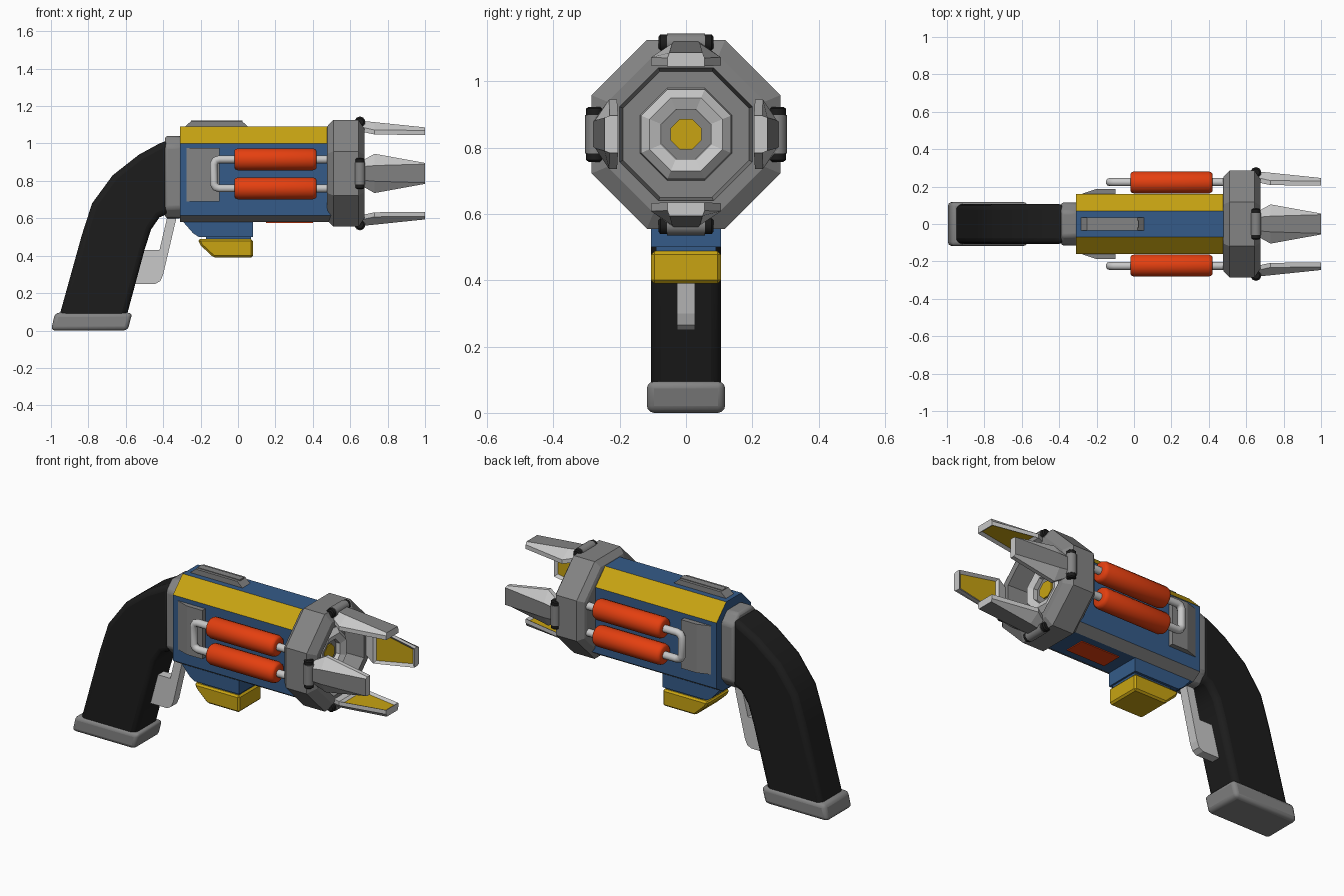
import bpy, bmesh, math
from mathutils import Matrix, Vector

cube = bpy.data.objects.get("Cube")
if cube:
    bpy.data.objects.remove(cube, do_unlink=True)

AXIS_Z = 0.84  # height of the barrel axis


def material(name, r, g, b):
    m = bpy.data.materials.new(name)
    m.use_nodes = True
    m.diffuse_color = (r, g, b, 1)
    m.node_tree.nodes["Principled BSDF"].inputs["Base Color"].default_value = (r, g, b, 1)
    return m


BLUE = material("blue", 0.035, 0.105, 0.25)
GOLD = material("gold", 0.58, 0.37, 0.006)
ORANGE = material("orange", 0.78, 0.05, 0.005)
BLACK = material("black", 0.012, 0.012, 0.012)
GREY = material("mid grey", 0.23, 0.23, 0.23)
LIGHT = material("light grey", 0.58, 0.58, 0.58)


def finish(name, bm, mats, bevel=0, segments=2, smooth=30):
    bmesh.ops.recalc_face_normals(bm, faces=bm.faces)
    mesh = bpy.data.meshes.new(name)
    bm.to_mesh(mesh)
    bm.free()
    ob = bpy.data.objects.new(name, mesh)
    bpy.context.collection.objects.link(ob)
    for m in mats:
        mesh.materials.append(m)
    bpy.ops.object.select_all(action="DESELECT")
    ob.select_set(True)
    bpy.context.view_layer.objects.active = ob
    if bevel:
        mod = ob.modifiers.new("rounded_edges", "BEVEL")
        mod.width, mod.segments = bevel, segments
        mod.limit_method, mod.angle_limit = "ANGLE", math.radians(35)
    if smooth:
        bpy.ops.object.shade_smooth_by_angle(angle=math.radians(smooth))
    return ob


def prism_mesh(points, axis, lo, hi):
    """Extrude a 2D outline along an axis (0, 1 or 2)."""
    bm = bmesh.new()
    ends = []
    for d in (lo, hi):
        ring = []
        for p in points:
            co = list(p)
            co.insert(axis, d)
            ring.append(bm.verts.new(co))
        ends.append(ring)
        bm.faces.new(ring)
    n = len(points)
    for i in range(n):
        j = (i + 1) % n
        bm.faces.new((ends[0][i], ends[0][j], ends[1][j], ends[1][i]))
    return bm


def prism(name, points, axis, lo, hi, mat, **kw):
    return finish(name, prism_mesh(points, axis, lo, hi), [mat], **kw)


def lathe(name, profile, sides, mat, center=(0, 0, AXIS_Z), rotation=None, smooth=0):
    """Turn an (x, radius) profile about the x axis; radius is to the flats."""
    bm = bmesh.new()
    rings = []
    for x, r in profile:
        r /= math.cos(math.pi / sides)
        angles = [(i + 0.5) * math.tau / sides for i in range(sides)]
        rings.append([bm.verts.new((x, r * math.cos(a), r * math.sin(a))) for a in angles])
    for a, b in zip(rings, rings[1:]):
        for i in range(sides):
            j = (i + 1) % sides
            bm.faces.new((a[i], a[j], b[j], b[i]))
    bm.faces.new(rings[0])
    bm.faces.new(rings[-1])
    bm.transform(Matrix.Translation(center) @ (rotation or Matrix()))
    return finish(name, bm, [mat], smooth=smooth)


# Main body, coloured by the direction of each face
half = [(0.07, 1.09), (0.16, 1.0), (0.16, 0.615), (0.105, 0.58)]
outline = half + [(-y, z) for y, z in reversed(half)]
bm = prism_mesh(outline, 0, -0.31, 0.5)
bmesh.ops.recalc_face_normals(bm, faces=bm.faces)
for f in bm.faces:
    n = f.normal
    if abs(n.y) > 0.2 and abs(n.z) > 0.2:
        f.material_index = 1 if n.z > 0 else 2
finish("body", bm, [BLUE, GOLD, GREY], smooth=0)

# Top rail with a raised centre, and the plate underneath
prism("top_rail", [(-0.29, 1.085), (-0.25, 1.12), (0.02, 1.12), (0.06, 1.085)],
      1, -0.036, 0.036, GREY, smooth=0)
prism("top_rail_insert", [(-0.25, -0.02), (0.025, -0.02), (0.025, 0.02), (-0.25, 0.02)],
      2, 1.115, 1.124, GREY, smooth=0)
prism("belly_plate", [(0.15, -0.06), (0.4, -0.06), (0.4, 0.06), (0.15, 0.06)],
      2, 0.575, 0.583, ORANGE, smooth=0)

# Lower housing and its foot
prism("lower_housing", [(-0.31, 0.6), (-0.24, 0.52), (-0.21, 0.5), (0.08, 0.5), (0.08, 0.6)],
      1, -0.105, 0.105, BLUE, smooth=0)
prism("foot_joint", [(-0.17, 0.47), (0.07, 0.47), (0.07, 0.51), (-0.17, 0.51)],
      1, -0.09, 0.09, BLUE, smooth=0)
prism("foot", [(-0.215, 0.488), (-0.2, 0.455), (-0.13, 0.39), (0.08, 0.39), (0.08, 0.488)],
      1, -0.105, 0.105, GOLD, bevel=0.01, segments=1, smooth=0)

# Neck, grip, cap and trigger
neck = [(0.065, 1.04), (0.115, 0.985), (0.115, 0.655), (0.065, 0.6)]
prism("neck", neck + [(-y, z) for y, z in reversed(neck)], 0, -0.39, -0.3, GREY, bevel=0.014)
grip = [(-0.37, 1.02), (-0.42, 1.0), (-0.53, 0.94), (-0.67, 0.83), (-0.78, 0.68),
        (-0.835, 0.51), (-0.96, 0.06), (-0.6, 0.06), (-0.5, 0.43), (-0.465, 0.54),
        (-0.42, 0.605), (-0.37, 0.625)]
prism("grip", grip, 1, -0.106, 0.106, BLACK, bevel=0.03, segments=3, smooth=40)
prism("grip_cap", [(-1.0, 0.0), (-0.59, 0.0), (-0.565, 0.095), (-0.978, 0.095)],
      1, -0.118, 0.118, GREY, bevel=0.022, segments=3, smooth=40)
prism("trigger", [(-0.375, 0.62), (-0.325, 0.62), (-0.4, 0.3), (-0.415, 0.265), (-0.44, 0.25),
                  (-0.56, 0.25), (-0.52, 0.43), (-0.42, 0.43)],
      1, -0.027, 0.027, LIGHT, smooth=0)

# Muzzle collar with a recessed mouth, nozzle and glowing core
lathe("muzzle_collar", [(0.475, 0.24), (0.48, 0.255), (0.51, 0.285), (0.645, 0.285), (0.677, 0.237),
                        (0.677, 0.2), (0.56, 0.19)], 8, GREY)
lathe("nozzle", [(0.55, 0.14), (0.6, 0.135), (0.625, 0.11), (0.61, 0.075), (0.58, 0.075)], 8, LIGHT)
lathe("nozzle_floor", [(0.57, 0.074), (0.585, 0.074)], 8, GREY)
lathe("core", [(0.58, 0.046), (0.594, 0.046)], 8, GOLD)

# Side plates, pipes and canisters on both flanks
for s, side in ((1, "back"), (-1, "front")):
    plate = [(-0.275, 0.15), (-0.275, 0.163), (-0.2, 0.188), (-0.1, 0.188), (-0.1, 0.15)]
    prism(side + "_side_plate", [(x, s * y) for x, y in plate], 2, 0.69, 0.975, GREY, smooth=0)
    curve = bpy.data.curves.new(side + "_pipe", "CURVE")
    curve.dimensions = "3D"
    curve.bevel_depth, curve.bevel_resolution = 0.022, 3
    path = [(0.5, 0.915), (-0.1, 0.915), (-0.12, 0.91), (-0.13, 0.89),
            (-0.13, 0.785), (-0.12, 0.767), (-0.1, 0.76), (0.5, 0.76)]
    spline = curve.splines.new("POLY")
    spline.points.add(len(path) - 1)
    for point, (x, z) in zip(spline.points, path):
        point.co = (x, s * 0.224, z, 1)
    spline.use_smooth = True
    curve.materials.append(LIGHT)
    pipe = bpy.data.objects.new(side + "_pipe", curve)
    bpy.context.collection.objects.link(pipe)
    bpy.ops.object.select_all(action="DESELECT")
    pipe.select_set(True)
    bpy.context.view_layer.objects.active = pipe
    bpy.ops.object.convert(target="MESH")
    for z, level in ((0.915, "upper"), (0.76, "lower")):
        lathe(f"{side}_{level}_canister",
              [(-0.02, 0.045), (-0.015, 0.053), (0, 0.059), (0.4, 0.059), (0.415, 0.053), (0.42, 0.045)],
              16, ORANGE, center=(0, s * 0.222, z), smooth=40)

# Four claws with hinges around the muzzle
# Each station: x, outer half width, full half width, outer, edge and inner radius
stations = [(0.65, 0.035, 0.06, 0.282, 0.25, 0.225),
            (0.73, 0.042, 0.105, 0.274, 0.232, 0.208),
            (1.0, 0.05, 0.056, 0.246, 0.23, 0.205)]
barrel = Matrix.Translation((0, 0, AXIS_Z))
across = Matrix.Rotation(math.pi / 2, 4, "Z")
for k, side in enumerate(("top", "front", "bottom", "back")):
    turn = Matrix.Rotation(k * math.pi / 2, 4, "X")
    bm = bmesh.new()
    rings = []
    for x, flat, wide, outer, edge, inner in stations:
        section = [(flat, outer), (wide, edge), (wide, inner),
                   (-wide, inner), (-wide, edge), (-flat, outer)]
        rings.append([bm.verts.new((x, u, r)) for u, r in section])
    panels = []
    for a, b in zip(rings, rings[1:]):
        for i in range(6):
            j = (i + 1) % 6
            f = bm.faces.new((a[i], a[j], b[j], b[i]))
            if i == 5:
                f.material_index = 1
            if i == 2:
                panels.append(f)
    bm.faces.new(rings[0])
    bm.faces.new(rings[-1])
    bmesh.ops.recalc_face_normals(bm, faces=bm.faces)
    bmesh.ops.inset_individual(bm, faces=panels[1:], thickness=0.022, depth=-0.012)
    panels[1].material_index = 2
    bm.transform(barrel @ turn)
    finish(side + "_claw", bm, [LIGHT, GREY, GOLD], smooth=0)

    hinge = barrel @ turn @ Vector((0.652, 0, 0.275))
    lathe(side + "_hinge_pin", [(-0.083, 0.018), (-0.077, 0.025), (0.077, 0.025), (0.083, 0.018)],
          10, BLACK, center=hinge, rotation=turn @ across, smooth=40)
    lathe(side + "_hinge_sleeve", [(-0.058, 0.028), (0.058, 0.028)],
          10, GREY, center=hinge, rotation=turn @ across, smooth=40)
